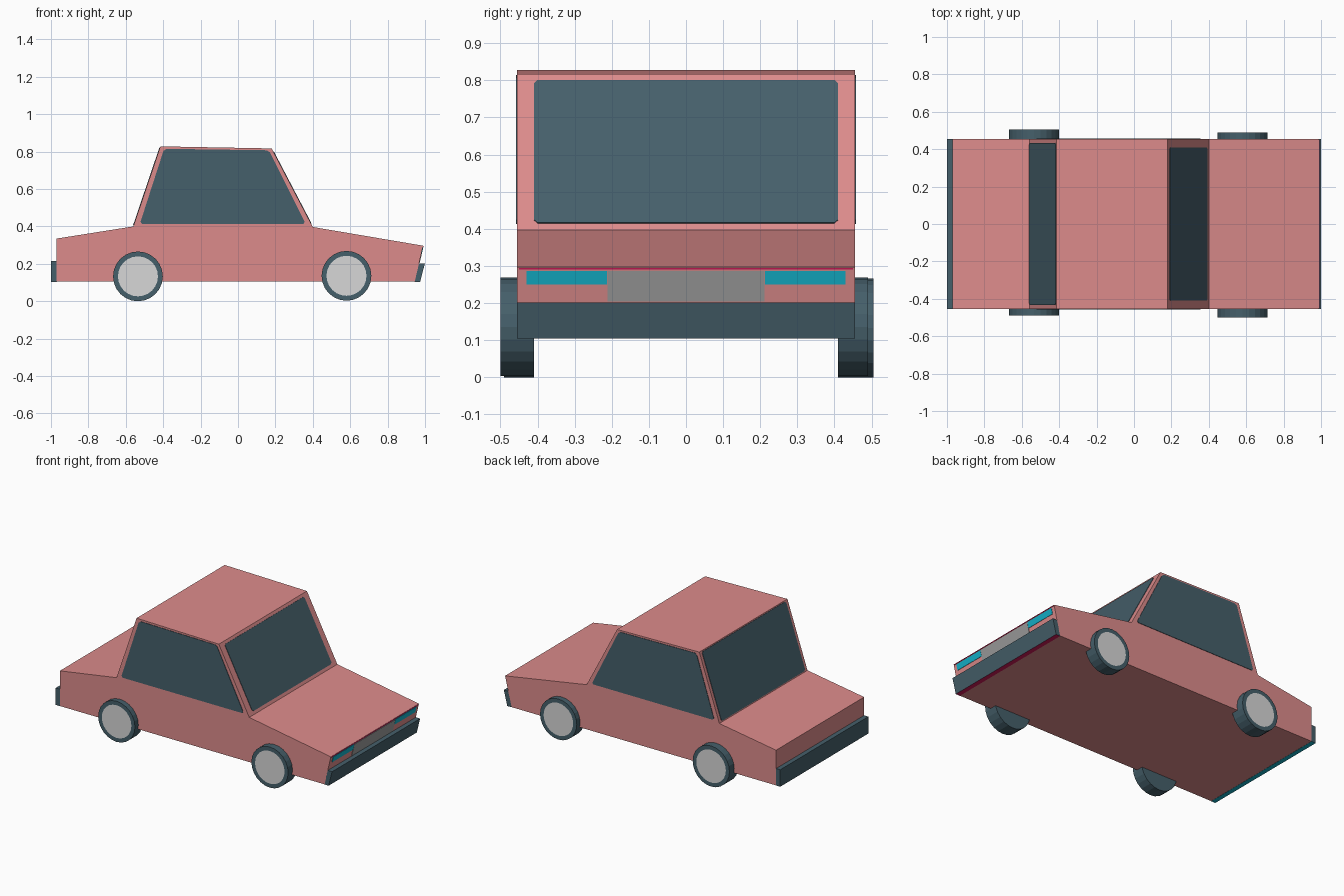
import bpy, bmesh, math
from mathutils import Vector, Matrix

if "Cube" in bpy.data.objects:
    bpy.data.objects.remove(bpy.data.objects["Cube"])


def material(name, rgb):
    m = bpy.data.materials.new(name)
    m.diffuse_color = (*rgb, 1)
    m.use_nodes = True
    m.node_tree.nodes["Principled BSDF"].inputs["Base Color"].default_value = m.diffuse_color
    return m


PINK = material("pink paint", (0.72, 0.26, 0.26))
DARK = material("dark slate", (0.06, 0.115, 0.145))
LIGHT = material("light grey", (0.68, 0.68, 0.68))
GREY = material("grille grey", (0.34, 0.34, 0.34))
TEAL = material("teal", (0.007, 0.45, 0.6))
RED = material("crimson", (0.61, 0.01, 0.1))


def finish(name, bm, mats, rule=None):
    bmesh.ops.recalc_face_normals(bm, faces=bm.faces)
    bm.normal_update()
    for f in bm.faces:
        if rule and rule(f):
            f.material_index = 1
    me = bpy.data.meshes.new(name)
    bm.to_mesh(me)
    bm.free()
    for m in mats:
        me.materials.append(m)
    ob = bpy.data.objects.new(name, me)
    bpy.context.collection.objects.link(ob)
    return ob


def extruded(name, points, offset, mats, rule=None):
    """Flat outline in space, pushed along an offset vector."""
    bm = bmesh.new()
    face = bm.faces.new([bm.verts.new(p) for p in points])
    new = bmesh.ops.extrude_face_region(bm, geom=[face], use_keep_orig=True)["geom"]
    bmesh.ops.translate(bm, vec=offset, verts=[v for v in new if isinstance(v, bmesh.types.BMVert)])
    return finish(name, bm, mats, rule)


def prism(name, profile, half, mats, rule=None):
    return extruded(name, [(x, -half, z) for x, z in profile], Vector((0, 2 * half, 0)), mats, rule)


def plate(name, corners, out, mat, cut=0.0):
    """Thin panel lying on a surface, with optionally clipped corners."""
    pts = [Vector(c) for c in corners]
    out = Vector(out).normalized()
    if cut:
        n = len(pts)
        pts = [p + (q - p).normalized() * cut for i, p in enumerate(pts)
               for q in (pts[i - 1], pts[(i + 1) % n])]
    return extruded(name, [p - out * 0.002 for p in pts], out * 0.005, [mat])


def slope_panel(name, low, high, y0, y1, z0, z1, out, mat, cut=0.0):
    """Panel on a sloped end face running from low to high (x, z)."""
    def at(y, z):
        t = (z - low[1]) / (high[1] - low[1])
        return (low[0] + t * (high[0] - low[0]), y, z)
    return plate(name, [at(y0, z0), at(y1, z0), at(y1, z1), at(y0, z1)], out, mat, cut)


# Body shell
W = 0.455
prism("body", [(-0.97, 0.105), (-0.97, 0.335), (-0.56, 0.4), (-0.415, 0.828),
               (0.18, 0.817), (0.4, 0.397), (0.99, 0.297), (0.945, 0.105)], W, [PINK])

# Bumpers with coloured undersides
under = lambda f: f.normal.z < -0.8
prism("front_bumper", [(0.943, 0.104), (0.966, 0.202), (0.999, 0.202), (0.974, 0.104)], W, [DARK, RED], under)
prism("rear_bumper", [(-1.0, 0.104), (-1.0, 0.215), (-0.969, 0.215), (-0.969, 0.104)], W, [DARK, TEAL], under)

# Side windows
for s, side in ((-1, "right"), (1, "left")):
    plate(side + "_window", [(x, s * W, z) for x, z in
          ((-0.525, 0.413), (-0.395, 0.815), (0.165, 0.807), (0.362, 0.413))], (0, s, 0), DARK, 0.012)

# Windshield and rear window
slope_panel("windshield", (0.4, 0.397), (0.18, 0.817), -0.41, 0.41, 0.415, 0.8, (0.42, 0, 0.22), DARK, 0.01)
slope_panel("rear_window", (-0.56, 0.4), (-0.415, 0.828), -0.433, 0.433, 0.406, 0.822, (-0.428, 0, 0.145), DARK, 0.01)

# Grille, headlights and thin trim on the nose
NOSE = ((0.945, 0.105), (0.99, 0.297))
OUT = (0.192, 0, -0.045)
slope_panel("grille", *NOSE, -0.212, 0.212, 0.205, 0.287, OUT, GREY)
slope_panel("nose_trim", *NOSE, -0.45, 0.45, 0.291, 0.295, OUT, RED)
for s, side in ((-1, "right"), (1, "left")):
    slope_panel(side + "_headlight", *NOSE, s * 0.213, s * 0.43, 0.25, 0.287, OUT, TEAL)


# Wheels: dark tyre with a light hub disc on the outer face
def wheel(name, x, z, r, s, outer):
    inner = 0.41
    bm = bmesh.new()
    bmesh.ops.create_cone(bm, cap_ends=True, segments=24, radius1=r, radius2=r, depth=outer - inner,
                          matrix=Matrix.Translation((x, s * (inner + outer) / 2, z)) @ Matrix.Rotation(math.pi / 2, 4, 'X'))
    bm.normal_update()
    cap = [f for f in bm.faces if f.normal.y * s > 0.9]
    bmesh.ops.inset_region(bm, faces=cap, thickness=0.026)
    finish(name, bm, [DARK, LIGHT], lambda f: f.normal.y * s > 0.9 and len(f.verts) > 4)


for s, side in ((-1, "right"), (1, "left")):
    wheel("rear_wheel_" + side, -0.535, 0.133, 0.133, s, 0.4975 + s * 0.0075)
    wheel("front_wheel_" + side, 0.58, 0.136, 0.133, s, 0.495 - s * 0.005)
